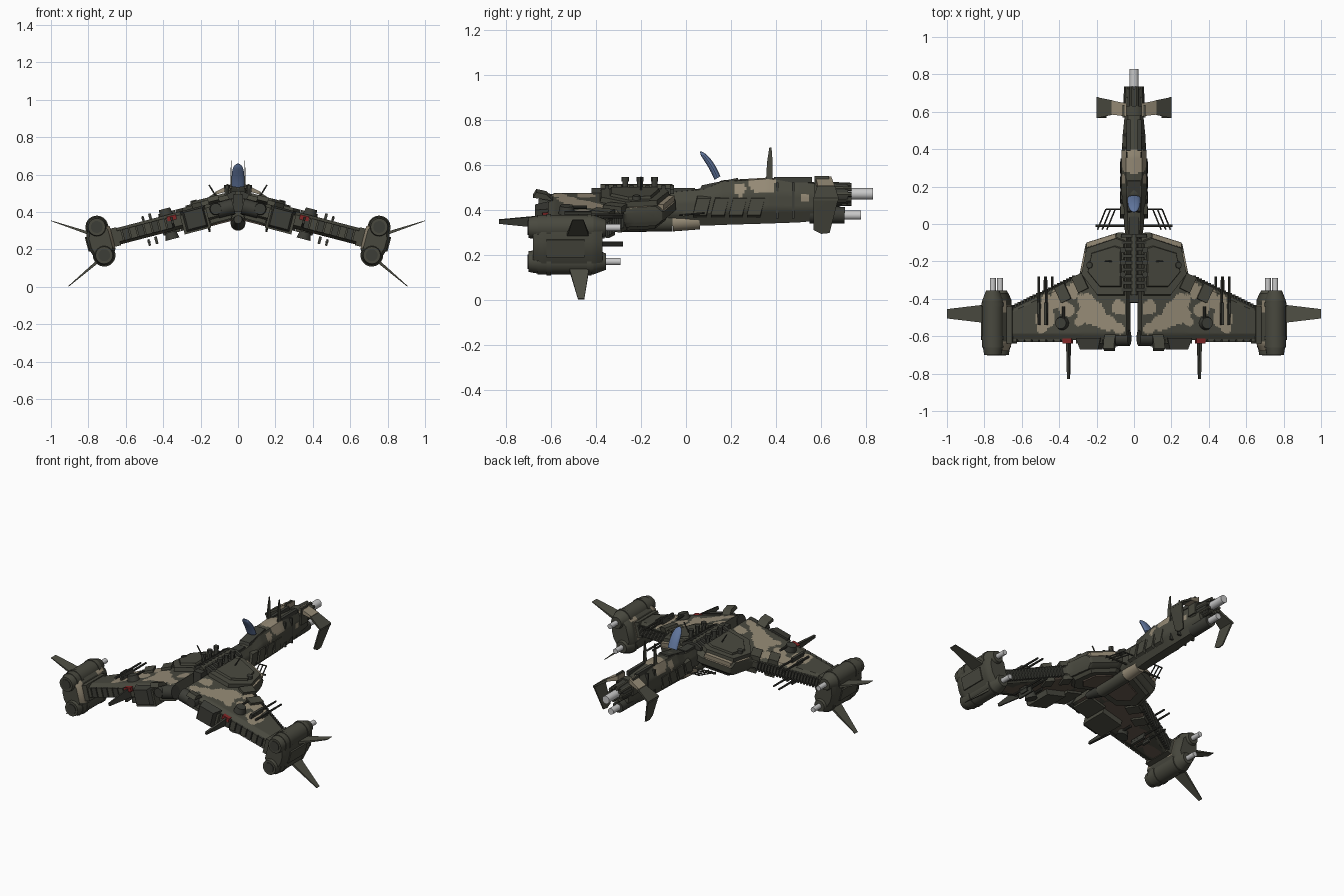
import bpy, bmesh, math
from mathutils import Matrix, Vector, noise

if "Cube" in bpy.data.objects:
    bpy.data.objects.remove(bpy.data.objects["Cube"])

def material(name, rgb):
    m = bpy.data.materials.new(name)
    m.diffuse_color = (*rgb, 1)
    m.use_nodes = True
    m.node_tree.nodes["Principled BSDF"].inputs["Base Color"].default_value = m.diffuse_color
    return m

OLIVE = material("olive", (.066, .066, .049))
PANEL = material("panel olive", (.078, .078, .058))
DARK = material("dark gunmetal", (.046, .047, .038))
TAN = material("camo tan", (.30, .255, .18))
BROWN = material("camo brown", (.11, .083, .062))
STEEL = material("pale steel", (.58, .58, .58))
BLUE = material("canopy blue", (.115, .175, .33))
RED = material("marker red", (.22, .02, .02))

I = Matrix.Identity(4)
# drooping wing frame: x = along span, y = fore-aft, z = wing normal
W = Matrix.Translation((0, 0, .437)) @ Matrix.Rotation(math.radians(14.6), 4, 'Y')

def finish(name, bm, mats, frame=I, mirror=True, rule=None):
    bm.transform(frame)
    bmesh.ops.recalc_face_normals(bm, faces=bm.faces)
    if rule:
        for f in bm.faces:
            f.material_index = rule(f.calc_center_median(), f.normal)
    me = bpy.data.meshes.new(name)
    bm.to_mesh(me)
    bm.free()
    for m in (mats if isinstance(mats, (list, tuple)) else [mats]):
        me.materials.append(m)
    ob = bpy.data.objects.new(name, me)
    bpy.context.collection.objects.link(ob)
    if mirror:
        ob.modifiers.new("mirror", 'MIRROR')
    return ob

def hull(name, pts, m, frame=I, mirror=True):
    bm = bmesh.new()
    for p in pts:
        bm.verts.new(p)
    bmesh.ops.convex_hull(bm, input=bm.verts)
    bmesh.ops.dissolve_limit(bm, angle_limit=.01, verts=bm.verts, edges=bm.edges)
    return finish(name, bm, m, frame, mirror)

def box(name, x, y, z, m, frame=I, mirror=True):
    return hull(name, [(a, b, c) for a in x for b in y for c in z], m, frame, mirror)

def prism(name, outline, z0, z1, m, frame=I, inset=1.0):
    cx = sum(p[0] for p in outline) / len(outline)
    cy = sum(p[1] for p in outline) / len(outline)
    top = [(cx + (x - cx) * inset, cy + (y - cy) * inset, z1) for x, y in outline]
    return hull(name, [(x, y, z0) for x, y in outline] + top, m, frame)

def tube(name, p0, p1, r0, m, r1=None, frame=I, mirror=True, n=20):
    p0, p1 = Vector(p0), Vector(p1)
    d = p1 - p0
    bm = bmesh.new()
    bmesh.ops.create_cone(bm, cap_ends=True, segments=n, radius1=r0,
                          radius2=r0 if r1 is None else r1, depth=d.length)
    bm.transform(Matrix.Translation((p0 + p1) / 2) @ d.to_track_quat('Z', 'Y').to_matrix().to_4x4())
    return finish(name, bm, m, frame, mirror)

def skin(name, rings, mats, frame=I, mirror=True, rule=None):
    bm = bmesh.new()
    rows = [[bm.verts.new(p) for p in r] for r in rings]
    n = len(rows[0])
    for a, b in zip(rows, rows[1:]):
        for i in range(n):
            bm.faces.new((a[i], a[(i + 1) % n], b[(i + 1) % n], b[i]))
    bm.faces.new(rows[0])
    bm.faces.new(rows[-1])
    return finish(name, bm, mats, frame, mirror, rule)

def lerp_table(t, table):
    for a, b in zip(table, table[1:]):
        if t <= b[0]:
            k = (t - a[0]) / (b[0] - a[0])
            return [p + (q - p) * k for p, q in zip(a[1:], b[1:])]
    return list(table[-1][1:])

def in_blob(x, y, blobs):
    k = 1 + .5 * noise.noise(Vector((x * 18, y * 18, .3)))
    return any(math.hypot(x - a, y - b) < r * k for a, b, r in blobs)

# --- wings with camouflage patches
EDGE = [(.03, -.05), (.08, -.045), (.26, -.10), (.295, -.27), (.70, -.46)]
BLOBS = [(.30, -.33, .04), (.26, -.41, .05), (.40, -.40, .05), (.46, -.42, .04), (.20, -.48, .06), (.15, -.53, .05),
         (.26, -.49, .045), (.47, -.50, .05), (.36, -.45, .04), (.17, -.06, .09), (.09, -.45, .04), (.28, -.2, .05),
         (.34, -.37, .04), (.29, -.52, .03), (.49, -.56, .025), (.08, -.56, .03)]
UNDER = [(.2, -.45, .10), (.3, -.40, .10), (.42, -.5, .09), (.58, -.52, .05), (.1, -.5, .08)]
def wing_rule(c, n):
    if n.z < -.5:
        return 2 if in_blob(c.x, c.y, UNDER) else 0
    return 1 if n.z > .2 and in_blob(c.x, c.y, BLOBS) else 0
rings = []
for i in range(85):
    u = .03 + .67 * i / 84
    y0 = lerp_table(u, EDGE)[0]
    top = []
    for j in range(51):
        t = j / 50
        y = y0 + (-.62 - y0) * t
        top.append((u, y, min(.045, .02 + .9 * (y0 - y), .028 + .5 * (y + .62))))
    rings.append(top + [(a, b, -c) for a, b, c in reversed(top)])
skin("wing", rings, [OLIVE, TAN, BROWN], W, True, wing_rule)

# --- thick inner hull plates above and below
PLATE = [(.035, -.085), (.08, -.07), (.25, -.125), (.28, -.27), (.19, -.385), (.035, -.385)]
prism("upper_hull_plate", PLATE, .03, .068, OLIVE, W, .95)
prism("upper_hull_panel", [(.05 + (x - .035) * .78, -.225 + (y + .225) * .72) for x, y in PLATE], .06, .08, OLIVE, W, .93)
prism("lower_hull_plate", PLATE, -.03, -.066, OLIVE, W, .85)
prism("lower_hull_panel", [(.05 + (x - .035) * .65, -.225 + (y + .225) * .6) for x, y in PLATE], -.06, -.073, BROWN, W, .95)
tube("hull_hatch", (.225, -.22, .06), (.225, -.22, .085), .022, DARK, .016, W)
hull("front_edge_strip", [(u, y + d, n) for u, y in ((.09, -.052), (.25, -.10)) for d in (0, -.025) for n in (.025, .05)], TAN, W)

# --- leading edge ribs and flaps
for i in range(22):
    u = .33 + .35 * i / 21
    y = lerp_table(u, EDGE)[0]
    box("edge_rib", (u - .005, u + .005), (y - .03, y + .01), (-.035, .03), DARK, W)
slope = math.atan2(-.19, .405)
for u, y in ((.285, -.315), (.38, -.37)):
    flap = W @ Matrix.Translation((u, y, 0)) @ Matrix.Rotation(slope, 4, 'Z')
    box("edge_flap", (-.03, .03), (-.045, .045), (.03, .06), OLIVE, flap)
    box("lower_edge_flap", (-.03, .03), (-.045, .045), (-.058, -.03), OLIVE, flap)

# --- rear engine blocks, nozzles and hoods
box("engine_block", (.17, .315), (-.64, -.46), (-.08, .025), OLIVE, W)
hull("engine_exhaust", [(u, -.61, n) for u in (.175, .31) for n in (-.08, .045)] +
     [(u, -.67, n) for u in (.19, .29) for n in (-.06, .035)], DARK, W)
box("inner_engine", (.05, .165), (-.6, -.44), (-.06, .025), OLIVE, W)
tube("inner_nozzle", (.025, -.61, .0), (.115, -.61, .0), .042, DARK, frame=W)
tube("inner_exhaust", (.12, -.6, .01), (.12, -.655, .01), .035, DARK, .03, W)
hull("tail_hood", [(u, y, n) for u in (.09, .15) for y, n in ((-.59, .04), (-.62, .07), (-.68, .055), (-.665, .08))], OLIVE, W)
for i in range(8):
    u = .36 + .04 * i
    box("trailing_flap", (u, u + .034), (-.632, -.59), (-.03, .03), OLIVE if i % 2 else DARK, W)

# --- wing turrets, guns, tail probes
for s in (1, -1):
    n = .06 if s > 0 else -.068
    tube("turret_base", (.385, -.53, n - .02), (.385, -.53, n + .02), .038, DARK, .03, W)
    tube("turret_barrel", (.37, -.53, n + .01), (.37, -.44, n + .01), .008, DARK, frame=W, n=10)
    for u in (.47, .51):
        tube("wing_gun", (u, -.54, n), (u, -.28, n), .008, DARK, .006, W, n=10)
    box("wing_gun_mount", (.463, .477), (-.54, -.42), (n - .024, n + .016), DARK, W)
    box("wing_gun_mount", (.504, .516), (-.48, -.42), (n - .024, n + .012), DARK, W)
box("red_marker", (.335, .385), (-.638, -.612), (.01, .036), RED, W)
hull("tail_probe", [(u, y, n) for u in (.355, .368) for y, n in ((-.62, -.03), (-.62, .03), (-.83, -.008), (-.83, .01))], DARK, W)

# --- wingtip nacelles
def nacelle_rule(c, n):
    return 1 if in_blob(c.x, c.y, [(.70, -.45, .03), (.69, -.66, .035), (.79, -.6, .02)]) and n.z > .1 else 0
body = []
for i in range(25):
    y = -.68 + .31 * i / 24
    k = .8 + .2 * min(1, i / 3, (24 - i) / 3)
    body.append([(.762 + a * k, y, b * k) for a, b in
                 ((-.07, -.06), (-.045, -.1), (.045, -.1), (.068, -.03), (.068, .03), (.045, .1), (-.045, .1), (-.07, .06))])
skin("nacelle_body", body, [OLIVE, TAN], W, True, nacelle_rule)
box("nacelle_side_panel", (.82, .836), (-.62, -.45), (-.04, .04), OLIVE, W)
box("wing_pylon", (.66, .72), (-.64, -.44), (-.05, .05), OLIVE, W)
for n in (.077, -.079):
    tube("nacelle_tube", (.76, -.66, n), (.76, -.41, n), .057, OLIVE, frame=W)
    tube("nacelle_front", (.76, -.41, n), (.76, -.355, n), .057, OLIVE, .036, W)
    tube("nacelle_exhaust", (.76, -.70, n), (.76, -.655, n), .046, OLIVE, .054, W)
    tube("nacelle_nozzle", (.76, -.704, n), (.76, -.69, n), .032, DARK, frame=W)
    tube("nacelle_cannon", (.76, -.37, n), (.76, -.29, n), .016, STEEL, frame=W)
    for y in (-.62, -.44):
        tube("nacelle_band", (.76, y, n), (.76, y + .02, n), .061, OLIVE, frame=W)

# --- nacelle fins
hull("upper_fin", [(.79, y, z) for y in (-.53, -.43) for z in (.275, .293)] +
     [(1, -.505, .355), (1, -.455, .355), (.998, -.505, .351), (.998, -.455, .351)], PANEL)
hull("lower_fin", [(.745 + d, y, .14 + d) for y in (-.52, -.43) for d in (-.006, .006)] +
     [(.905 + d, y, .001 + d) for y in (-.48, -.452) for d in (0, .003)], PANEL)

# --- fuselage neck
BODY = [(-.08, .045, .34, .48), (.08, .06, .328, .495), (.16, .066, .332, .53), (.36, .068, .338, .542),
        (.50, .058, .343, .53), (.58, .05, .35, .52), (.66, .045, .36, .51)]
HALF = [(.0, 0), (.45, 0), (1, .32), (1, .68), (.62, .97), (0, 1)]
LOOP = HALF + [(-x, z) for x, z in reversed(HALF[1:-1])]
rings = []
for i in range(86):
    y = -.08 + .74 * i / 85
    w, zb, zt = lerp_table(y, BODY)
    ring = []
    for a, b in zip(LOOP, LOOP[1:] + LOOP[:1]):
        for k in (0, .25, .5, .75):
            ring.append(((a[0] + (b[0] - a[0]) * k) * w, y, zb + (zt - zb) * (a[1] + (b[1] - a[1]) * k)))
    rings.append(ring)
def neck_rule(c, n):
    return 1 if in_blob(c.y, c.z, [(.34, .53, .055), (.24, .49, .028), (.53, .45, .02)]) else 0
skin("fuselage_neck", rings, [OLIVE, TAN], I, False, neck_rule)
for y in (.03, .11, .19, .27):
    hull("side_slat", [(x, y + dy + k, z) for x, z, k in ((.055, .365, 0), (.074, .375, 0), (.071, .45, .02), (.05, .46, .02))
                       for dy in (0, .06)], OLIVE)
box("neck_top_rail", (.02, .04), (.39, .56), (.52, .545), DARK)
for y in (.40, .47):
    box("neck_collar", (-.062, .062), (y, y + .012), (.36, .52), DARK, I, False)

# --- belly tube
tube("belly_tube", (0, -.30, .34), (0, -.06, .343), .04, OLIVE, mirror=False)
tube("belly_tube_band", (0, -.06, .343), (0, .06, .352), .04, TAN, mirror=False)
tube("belly_tube_end", (0, -.42, .36), (0, -.30, .34), .022, DARK, .036, mirror=False)

# --- nose, guns and hooked winglets
tube("nose_drum", (0, .58, .47), (0, .72, .468), .056, DARK, .05, mirror=False)
tube("nose_collar", (0, .58, .47), (0, .63, .47), .062, OLIVE, mirror=False)
for i in range(10):
    a = math.tau * i / 10
    tube("nose_rod", (.047 * math.cos(a), .63, .468 + .047 * math.sin(a)),
         (.042 * math.cos(a), .735, .468 + .042 * math.sin(a)), .011, OLIVE, mirror=False, n=8)
tube("upper_cannon", (0, .70, .47), (0, .83, .47), .025, STEEL, mirror=False)
tube("lower_gun_housing", (0, .55, .38), (0, .705, .375), .042, DARK, .036, mirror=False)
tube("lower_cannon", (0, .69, .375), (0, .778, .375), .02, STEEL, mirror=False)
hull("winglet_root", [(.04, y, z) for y in (.575, .645) for z in (.515, .548)] +
     [(.12, y, z) for y in (.585, .66) for z in (.493, .508)], TAN)
hull("winglet_arm", [(.11, y, z) for y in (.585, .66) for z in (.493, .511)] +
     [(.2, y, z) for y in (.566, .678) for z in (.44, .452)], OLIVE)
hull("winglet_hook", [(x, y, .452) for x in (.19, .2) for y in (.566, .678)] +
     [(x, y, z) for x in (.148, .156) for y, z in ((.566, .31), (.6, .292), (.638, .296))], OLIVE)
box("winglet_top_guard", (.05, .062), (.57, .635), (.44, .55), OLIVE)

# --- dorsal fins
hull("dorsal_fin", [(x, y, .52) for x in (.034, .042) for y in (.355, .385)] +
     [(x, y, .61) for x in (.034, .040) for y in (.36, .385)] +
     [(x, y, .675) for x in (.034, .037) for y in (.37, .38)], OLIVE)

# --- cockpit and raised canopy
hull("cockpit_tub", [(x, y, z) for x in (-.036, .036) for y, z in ((.05, .46), (.25, .46), (.07, .508), (.23, .541))], DARK, I, False)
rings = []
for i in range(13):
    t = i / 12
    k = max(.15, math.sqrt(1 - t ** 4))
    cy = .140 - .076 * t + .006 * math.sin(math.pi * t)
    cz = .540 + .118 * t + .003 * math.sin(math.pi * t)
    rings.append([(.034 * k * math.cos(a), cy + .013 * k * math.sin(a), cz + .008 * k * math.sin(a))
                  for a in (math.tau * j / 20 for j in range(20))])
skin("canopy", rings, BLUE, I, False)

# --- spine with ribs and knobs
box("spine", (-.028, .028), (-.42, .04), (.40, .495), DARK, I, False)
tube("spine_pipe", (0, -.38, .495), (0, -.06, .495), .018, OLIVE, mirror=False, n=12)
for i in range(9):
    y = -.36 + .036 * i
    hull("spine_rib", [(x, y + d, z) for d in (0, .018) for x, z in
                       ((-.07, .47), (.07, .47), (-.068, .49), (.068, .49), (-.03, .51), (.03, .51))], DARK, I, False)
for y in (-.27, -.205, -.14):
    tube("spine_knob", (.06, y, .47), (.06, y, .53), .013, DARK, n=12)
    tube("spine_knob_cap", (.06, y, .525), (.06, y, .545), .016, DARK, n=12)

# --- hanging shoulder cage of thin rods
for k in (0, .025, .05):
    tube("cage_rod", (.10 + k, .08, .385), (.145 + k, -.03, .375), .004, DARK, n=8)
tube("cage_bar", (.05, .08, .385), (.15, .08, .385), .004, DARK, n=8)
tube("cage_front_bar", (.05, -.01, .375), (.205, -.01, .375), .006, OLIVE, n=8)
tube("shoulder_spike", (.115, -.2, .48), (.155, -.2, .545), .004, DARK, n=8)

# smooth round parts, keep hard edges
bpy.ops.object.select_all(action='SELECT')
bpy.context.view_layer.objects.active = bpy.context.selected_objects[0]
bpy.ops.object.shade_smooth_by_angle(angle=math.radians(30))
